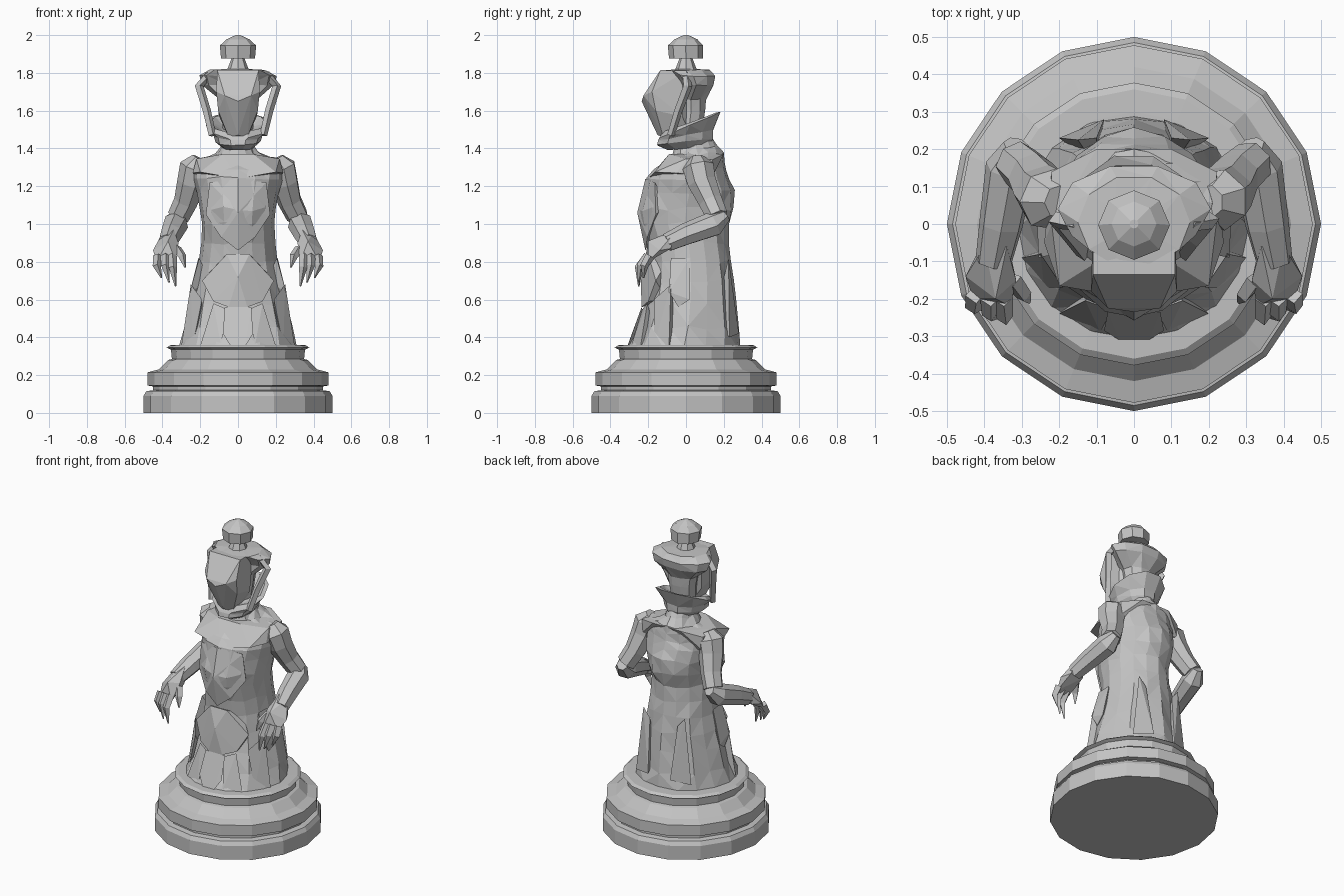
import bpy, bmesh, math, random
from mathutils import Vector

random.seed(4)
stone = bpy.data.materials.new("stone grey")
stone.diffuse_color = (0.55, 0.55, 0.55, 1)


def finish(name, bm):
    bmesh.ops.recalc_face_normals(bm, faces=bm.faces)
    me = bpy.data.meshes.new(name)
    bm.to_mesh(me)
    bm.free()
    me.materials.append(stone)
    ob = bpy.data.objects.new(name, me)
    bpy.context.collection.objects.link(ob)
    return ob


def skin(bm, loops):
    """Joins vertex loops into a capped tube."""
    vs = [[bm.verts.new(p) for p in lp] for lp in loops]
    n = len(vs[0])
    for a, b in zip(vs, vs[1:]):
        for i in range(n):
            j = (i + 1) % n
            bm.faces.new((a[i], a[j], b[j], b[i]))
    bm.faces.new(vs[0])
    bm.faces.new(vs[-1])


def loft(name, rings, n=16, jitter=0.0, fold=0.0, phase=0.0):
    """Rings are (z, half width, front y, back y, slope in y)."""
    bm = bmesh.new()
    loops = []
    for k, (z, rx, y0, y1, *t) in enumerate(rings):
        cy, ry = (y0 + y1) / 2, (y1 - y0) / 2
        slope = t[0] if t else 0
        lp = []
        for i in range(n):
            a = 2 * math.pi * (i + phase) / n
            low = max(0, (0.95 - z) / 0.6) if 0 < k else 0
            s = 1 - (fold * low if i % 2 else 0)
            dz = random.uniform(-jitter, jitter) if 0 < k < len(rings) - 1 else 0
            s += random.uniform(-jitter, jitter) * 1.5
            y = cy + ry * s * math.sin(a)
            lp.append((rx * s * math.cos(a), y, z + slope * y + dz))
        loops.append(lp)
    skin(bm, loops)
    if jitter:
        bmesh.ops.triangulate(bm, faces=bm.faces)
    return finish(name, bm)


def limb(bm, pts, n=6):
    """Tube along (x, y, z, radius) points."""
    P = [Vector(p[:3]) for p in pts]
    loops = []
    for k, p in enumerate(P):
        d = (P[min(k + 1, len(P) - 1)] - P[max(k - 1, 0)]).normalized()
        u = d.cross(Vector((1, 0.2, 0.1))).normalized()
        v = d.cross(u)
        loops.append([p + pts[k][3] * (u * math.cos(2 * math.pi * i / n) +
                                       v * math.sin(2 * math.pi * i / n)) for i in range(n)])
    skin(bm, loops)


def hull(bm, pts):
    vs = [bm.verts.new(p) for p in pts]
    bmesh.ops.convex_hull(bm, input=vs)
    bmesh.ops.delete(bm, geom=[v for v in vs if v.is_valid and not v.link_faces], context='VERTS')


def both(pts):
    return [(s * x, y, z) for x, y, z in pts for s in ((1, -1) if x else (1,))]


# stepped round base
steps = [(0, .5), (.09, .5), (.115, .485), (.12, .45), (.14, .45), (.145, .478), (.215, .478),
         (.23, .42), (.28, .37), (.285, .35), (.335, .355), (.345, .378), (.358, .36), (.36, .3)]
loft("base", [(z, r, -r, r) for z, r in steps], 16)

# robe, chest, shoulders and neck
loft("robe", [
    (.35, .31, -.31, .29), (.45, .29, -.26, .285), (.58, .26, -.22, .265), (.70, .23, -.2, .255),
    (.80, .21, -.19, .24), (.90, .197, -.2, .225), (1.0, .192, -.24, .225), (1.08, .2, -.25, .255),
    (1.17, .215, -.22, .255), (1.24, .235, -.205, .23), (1.29, .24, -.17, .21),
    (1.34, .21, -.09, .205), (1.37, .12, -.07, .2), (1.41, .085, -.06, .16), (1.47, .075, -.06, .13),
], 16, 0.012, 0.09)

# shoulder mantle with a pointed front
bm = bmesh.new()
hull(bm, both([(0, -.2, 1.24), (.2, -.165, 1.275), (.24, -.05, 1.27), (.22, 0, 1.345), (.08, -.09, 1.37),
               (0, -.1, 1.32), (.22, .14, 1.34), (.1, .2, 1.37), (.22, .14, 1.25), (.15, .1, 1.24)]))
finish("mantle", bm)

# chest panel ending in a point
bm = bmesh.new()
hull(bm, both([(.15, -.165, 1.22), (0, -.215, 1.24), (.17, -.16, 1.05), (0, -.258, 1.06),
               (.09, -.205, .93), (0, -.215, .86), (.12, -.1, 1.1)]))
finish("chest_panel", bm)

# gathered drapery at the front of the skirt
bm = bmesh.new()
hull(bm, both([(.06, -.2, .84), (.19, -.16, .7), (.13, -.2, .59), (0, -.24, .72),
               (.05, -.235, .56), (.1, -.1, .8), (.12, -.1, .6)]))
finish("front_drape", bm)

# skirt folds, side sashes and back panel
bm = bmesh.new()
for s in (1, -1):
    hull(bm, [(s * x, y, z) for x, y, z in [(.09, -.29, .355), (.2, -.24, .355), (.06, -.23, .55),
                                            (.13, -.205, .58), (.1, -.15, .4)]])
    hull(bm, [(s * x, y, z) for x, y, z in [(.24, -.17, .355), (.3, -.09, .355), (.19, -.17, .6),
                                            (.25, -.08, .68), (.2, -.05, .4)]])
    hull(bm, [(s * x, y, z) for x, y, z in [(.205, -.08, .82), (.21, .02, .82), (.255, -.09, .64),
                                            (.26, .02, .6), (.25, -.04, .56), (.15, -.03, .7)]])
    hull(bm, [(s * x, y, z) for x, y, z in [(.1, .23, .76), (.15, .225, .82), (.08, .28, .42),
                                            (.2, .23, .4), (.1, .15, .5)]])
hull(bm, both([(.07, -.235, .56), (.08, -.285, .42), (.04, -.31, .355), (0, -.2, .45)]))
finish("skirt_folds", bm)

# arms with clawed hands
for s, side in ((1, "left"), (-1, "right")):
    bm = bmesh.new()
    limb(bm, [(s * .2, .06, 1.345, .045), (s * .225, .065, 1.3, .085), (s * .245, .085, 1.22, .078),
              (s * .275, .13, 1.12, .065), (s * .315, .165, 1.04, .06)], 7)
    limb(bm, [(s * .315, .21, 1.045, .035), (s * .33, .15, 1.0, .068), (s * .355, .0, .945, .06),
              (s * .375, -.1, .9, .05)], 7)
    hull(bm, [(s * x, y, z) for x, y, z in [(.34, -.06, .97), (.40, -.06, .955), (.33, -.08, .87),
                                            (.42, -.08, .87), (.45, -.14, .86), (.315, -.15, .9),
                                            (.37, -.2, .91), (.43, -.2, .8), (.33, -.22, .8)]])
    tips = [((.425, -.19, .83), (.43, -.22, .78), (.405, -.225, .715)),
            ((.385, -.2, .83), (.385, -.24, .78), (.365, -.25, .69)),
            ((.35, -.2, .83), (.345, -.25, .77), (.33, -.25, .67)),
            ((.325, -.15, .87), (.295, -.19, .83), (.28, -.21, .77))]
    for a, b, c in tips:
        limb(bm, [(s * p[0], p[1], p[2], r) for p, r in zip((a, b, c), (.026, .022, .004))], 4)
    finish(side + "_arm", bm)

# slanted collar cup under the head
loft("collar", [(1.40, .08, -.1, .13, .1), (1.435, .12, -.16, .15, .12), (1.47, .13, -.155, .15, .18),
                (1.515, .17, -.15, .19, .42), (1.53, .15, -.13, .165, .36),
                (1.50, .09, -.09, .11, .2)], 10, 0.004)

# face mask
bm = bmesh.new()
hull(bm, both([(.11, -.135, 1.815), (.115, -.18, 1.7), (.07, -.225, 1.68), (0, -.235, 1.65),
               (.105, -.16, 1.6), (.05, -.12, 1.46), (0, -.15, 1.47), (.1, -.02, 1.57),
               (.11, 0, 1.81), (.05, .02, 1.48)]))
finish("face", bm)

# flaring crown
loft("crown", [(1.5, .08, -.06, .09), (1.6, .09, -.05, .105), (1.66, .1, -.06, .11), (1.735, .19, -.04, .15),
               (1.785, .205, -.08, .16), (1.815, .15, -.12, .13), (1.82, .06, -.05, .06)], 10, 0.004)

# side straps joining crown and collar
bm = bmesh.new()
for s in (1, -1):
    limb(bm, [(s * x, y, z, r) for x, y, z, r in [(.15, .0, 1.795, .02), (.205, .01, 1.73, .024),
                                                  (.165, -.04, 1.6, .022), (.135, -.08, 1.47, .02)]], 4)
finish("crown_straps", bm)

# top finial
loft("finial", [(1.81, .06, -.06, .06), (1.875, .035, -.035, .035), (1.877, .09, -.09, .09),
                (1.945, .096, -.096, .09), (1.978, .06, -.06, .06), (2.0, .012, -.012, .012)], 8)
